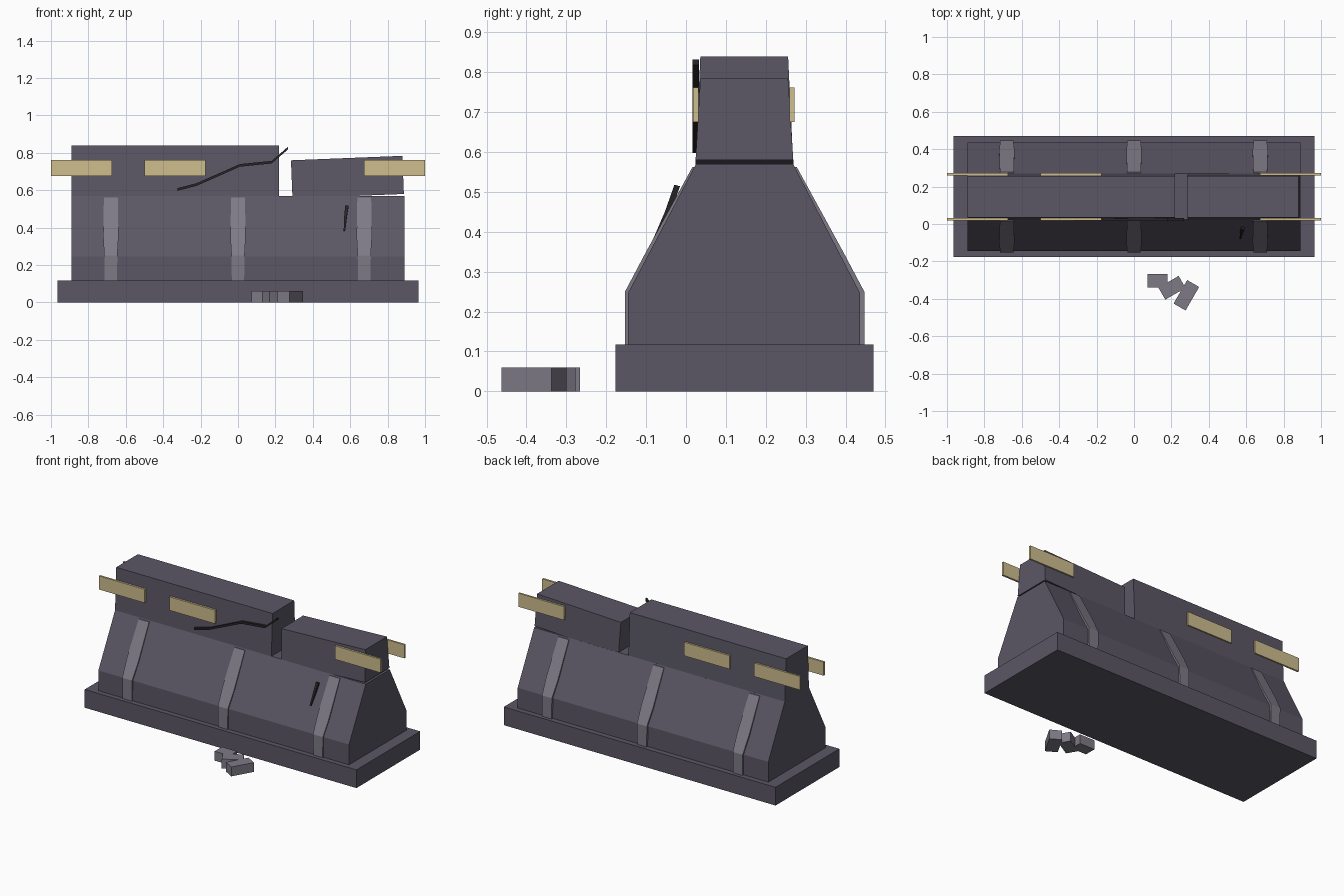
import bpy, bmesh, math
from mathutils import Vector, Matrix

if "Cube" in bpy.data.objects:
    bpy.data.objects.remove(bpy.data.objects["Cube"])


def material(name, rgb):
    m = bpy.data.materials.new(name)
    m.diffuse_color = (*rgb, 1)
    m.use_nodes = True
    m.node_tree.nodes["Principled BSDF"].inputs["Base Color"].default_value = m.diffuse_color
    return m


STONE = material("dark stone", (0.105, 0.095, 0.13))
LIGHT = material("light stone", (0.21, 0.195, 0.24))
PAINT = material("faded yellow", (0.62, 0.51, 0.27))
DARK = material("crack black", (0.02, 0.019, 0.022))


def finish(name, bm, mat):
    bmesh.ops.recalc_face_normals(bm, faces=bm.faces)
    mesh = bpy.data.meshes.new(name)
    bm.to_mesh(mesh)
    bm.free()
    mesh.materials.append(mat)
    ob = bpy.data.objects.new(name, mesh)
    bpy.context.collection.objects.link(ob)
    return ob


def loft(name, rings, mat):
    """Skin a closed solid through rings of equal point count."""
    bm = bmesh.new()
    vs = [[bm.verts.new(p) for p in r] for r in rings]
    n = len(rings[0])
    for a, b in zip(vs, vs[1:]):
        for i in range(n):
            j = (i + 1) % n
            bm.faces.new((a[i], a[j], b[j], b[i]))
    bm.faces.new(vs[0])
    bm.faces.new(vs[-1])
    return finish(name, bm, mat)


def extrude_x(name, profile, x0, x1, mat):
    return loft(name, [[(x, y, z) for y, z in profile] for x in (x0, x1)], mat)


def box(name, x, y, z, mat, turn=0):
    """Box from (min, max) ranges, turned about its own vertical axis."""
    bm = bmesh.new()
    c = Vector([(r[0] + r[1]) / 2 for r in (x, y, z)])
    size = [r[1] - r[0] for r in (x, y, z)]
    bmesh.ops.create_cube(bm, size=1, matrix=Matrix.Translation(c)
                          @ Matrix.Rotation(math.radians(turn), 4, 'Z')
                          @ Matrix.Diagonal((*size, 1)))
    return finish(name, bm, mat)


MID = 0.147  # centre line of the barrier in y

# Footing and sloped body
box("footing", (-0.965, 0.965), (-0.177, 0.47), (0, 0.117), STONE)
extrude_x("sloped_body", [(-0.145, 0.117), (-0.145, 0.247), (0.025, 0.57),
                          (0.269, 0.57), (0.436, 0.247), (0.436, 0.117)],
          -0.89, 0.89, STONE)

# Upper wall: long intact piece and a tilted broken piece
extrude_x("upper_wall_left", [(0.024, 0.569), (0.036, 0.84), (0.256, 0.84), (0.269, 0.569)],
          -0.89, 0.22, STONE)
broken = extrude_x("upper_wall_broken",
                   [(0.024, -0.102), (0.036, 0.102), (0.256, 0.102), (0.269, -0.102)],
                   -0.298, 0.298, STONE)
broken.location = (0.585, 0, 0.67)
broken.rotation_euler.y = math.radians(-2.3)

# Ribs on both slopes: (half width, inner y, outer y, z) stations
stations = [(0.033, -0.14, -0.153, 0.117), (0.035, -0.14, -0.153, 0.25),
            (0.041, -0.08, -0.100, 0.35), (0.037, 0.03, 0.016, 0.562)]
for side in (1, -1):
    for x in (-0.68, 0, 0.675):
        rings = []
        for h, yi, yo, z in stations:
            if side < 0:
                yi, yo = 2 * MID - yi, 2 * MID - yo
            rings.append([(x - h, yi, z), (x - h, yo, z), (x + h, yo, z), (x + h, yi, z)])
        loft("front_rib" if side > 0 else "back_rib", rings, LIGHT)

# Faded warning plates on both faces of the wall
for name, y in (("front_plate", (0.018, 0.031)), ("back_plate", (0.26, 0.272))):
    for x in (-1, -0.5, 0.675):
        box(name, (x, x + 0.325), y, (0.675, 0.762), PAINT)

# Long crack across the front of the wall
path = [(-0.323, 0.604), (-0.22, 0.631), (0.01, 0.733), (0.18, 0.75), (0.267, 0.825)]
t = 0.007
loft("wall_crack", [[(x, 0.016, z - t), (x, 0.016, z + t), (x, 0.032, z + t), (x, 0.032, z - t)]
                    for x, z in path], DARK)

# Short crack on the front slope
rings = []
for x, y, z, h in ((0.582, -0.022, 0.518, 0.009), (0.574, -0.046, 0.45, 0.007),
                   (0.569, -0.074, 0.385, 0.004)):
    rings.append([(x - h, y - 0.007, z), (x + h, y - 0.007, z),
                  (x + h, y + 0.007, z - 0.004), (x - h, y + 0.007, z - 0.004)])
loft("slope_crack", rings, DARK)

# Rubble on the ground
for x, y, length, turn in ((0.126, -0.303, 0.107, 0), (0.203, -0.341, 0.125, 30),
                           (0.28, -0.381, 0.145, 60)):
    box("rubble", (x - length / 2, x + length / 2), (y - 0.037, y + 0.037),
        (0, 0.06), LIGHT, turn)
